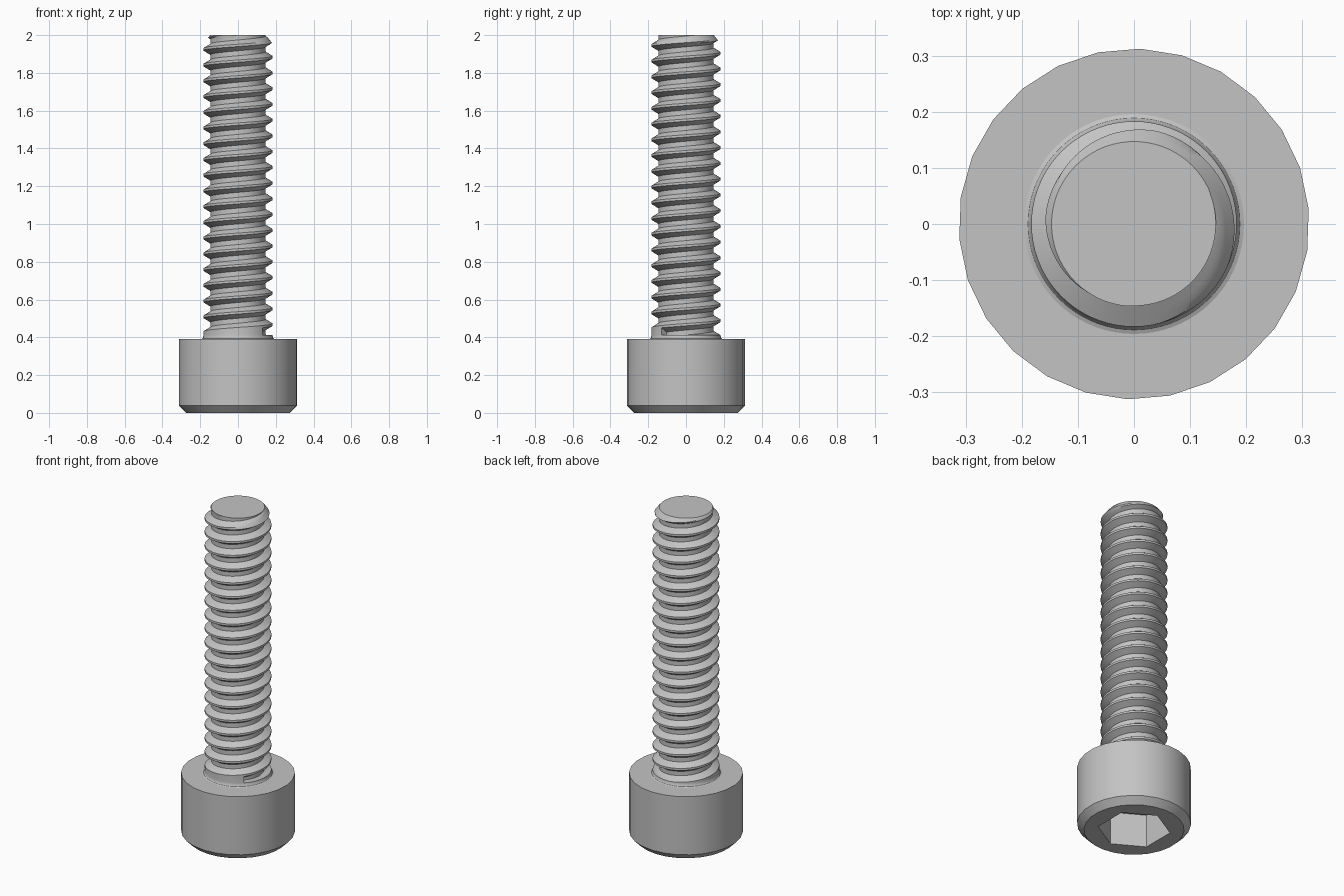
import bpy
import bmesh
from math import sin, cos, pi, radians

cube = bpy.data.objects.get("Cube")
if cube:
    bpy.data.objects.remove(cube, do_unlink=True)

# One plain steel grey
steel = bpy.data.materials.new("steel_grey")
steel.use_nodes = True
GREY = (0.55, 0.55, 0.55, 1)
steel.diffuse_color = GREY
for node in steel.node_tree.nodes:
    if node.type == 'BSDF_PRINCIPLED':
        node.inputs["Base Color"].default_value = GREY


def finish(bm, name):
    """Clean the mesh, make the object and smooth all but its sharp edges."""
    bmesh.ops.remove_doubles(bm, verts=bm.verts, dist=0.0002)
    bmesh.ops.recalc_face_normals(bm, faces=bm.faces)
    mesh = bpy.data.meshes.new(name)
    bm.to_mesh(mesh)
    bm.free()
    mesh.materials.append(steel)
    obj = bpy.data.objects.new(name, mesh)
    bpy.context.collection.objects.link(obj)
    bpy.ops.object.select_all(action='DESELECT')
    obj.select_set(True)
    bpy.context.view_layer.objects.active = obj
    bpy.ops.object.shade_smooth_by_angle(angle=radians(30))
    return obj


def ring(bm, r, z, sides, start):
    return [bm.verts.new((r * cos(start + 2 * pi * i / sides),
                          r * sin(start + 2 * pi * i / sides), z))
            for i in range(sides)]


def bridge(bm, a, b):
    n = len(a)
    for i in range(n):
        j = (i + 1) % n
        bm.faces.new((a[i], a[j], b[j], b[i]))


HEAD_TOP = 0.39


# Cylindrical head with a chamfered bottom and a hexagonal socket
def build_head():
    bm = bmesh.new()
    sides, start = 26, radians(4.9)
    rings = [ring(bm, r, z, sides, start)
             for r, z in ((0.275, 0), (0.3125, 0.038), (0.3125, HEAD_TOP))]
    for a, b in zip(rings, rings[1:]):
        bridge(bm, a, b)
    bm.faces.new(rings[-1])
    rim = ring(bm, 0.2, 0, 6, pi / 2)
    floor = ring(bm, 0.2, 0.2, 6, pi / 2)
    bridge(bm, rim, floor)
    bm.faces.new(floor)
    # Flat bottom between the chamfer and the socket
    edges = [bm.edges.get((loop[i - 1], loop[i]))
             for loop in (rings[0], rim) for i in range(len(loop))]
    bmesh.ops.triangle_fill(bm, edges=edges, use_beauty=True, normal=(0, 0, -1))
    return finish(bm, "socket_head")


# Shank with a right-hand thread, a plain collar and a chamfered tip
def build_shank():
    pitch, major, minor = 0.0833, 0.183, 0.146
    root, flank = 0.013, 0.0225          # half root width, flank height
    first, low, tip = 0.415, 0.412, 2.0  # first groove, collar top, end
    columns, turns, start = 72, 21, radians(-45)
    right = [root + flank * k / 3 for k in range(4)]
    offsets = [-t for t in reversed(right)] + right
    collar = [(0.196, HEAD_TOP), (0.189, 0.393), (0.1845, 0.4), (major, low)]

    def radius(t):
        depth = (abs(t) - root) / flank
        return minor + (major - minor) * min(1, max(0, depth))

    bm = bmesh.new()
    grid = []
    for i in range(columns + 1):
        turn = i / columns
        angle = start + 2 * pi * turn
        points = list(collar)
        for k in range(turns):
            centre = first + pitch * (k + turn)
            for t in offsets:
                z = centre + t
                if z > tip:
                    u = (tip - centre) / pitch
                    t = (u - round(u)) * pitch
                    z = tip
                r = min(radius(t), 0.147 + 0.8 * (tip - z))
                points.append((r, max(z, low)))
        points.append((minor, tip))
        grid.append([bm.verts.new((r * cos(angle), r * sin(angle), z))
                     for r, z in points])
    for a, b in zip(grid, grid[1:]):
        for j in range(len(a) - 1):
            bm.faces.new((a[j], b[j], b[j + 1], a[j + 1]))
    # Step where the first groove begins, and the flat tip
    c = len(collar)
    bm.faces.new(grid[0][c:c + len(offsets)])
    bm.faces.new([col[-1] for col in grid[:-1]])
    return finish(bm, "threaded_shank")


build_head()
build_shank()
